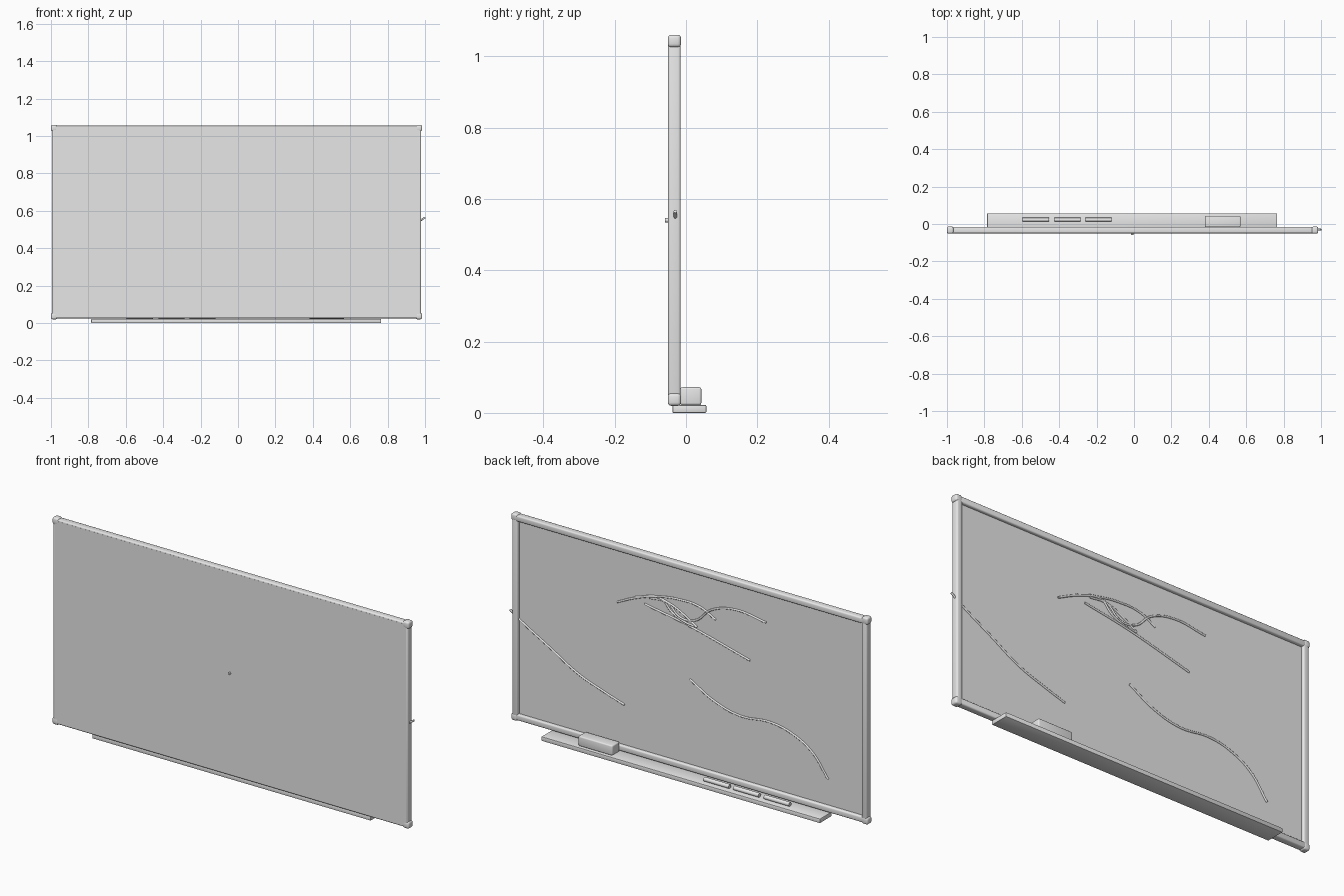
import bpy
import math

if "Cube" in bpy.data.objects:
    bpy.data.objects.remove(bpy.data.objects["Cube"])

grey = bpy.data.materials.new("light grey")
grey.diffuse_color = (0.8, 0.8, 0.8, 1)
grey.use_nodes = True
grey.node_tree.nodes["Principled BSDF"].inputs["Base Color"].default_value = grey.diffuse_color


def finish(ob, name):
    ob.name = name
    ob.data.materials.append(grey)
    bpy.ops.object.select_all(action='DESELECT')
    ob.select_set(True)
    bpy.context.view_layer.objects.active = ob
    return ob


def box(name, lo, hi, bevel=0.0, segments=3):
    """Box between two corners, with rounded edges."""
    bpy.ops.mesh.primitive_cube_add(size=1)
    ob = finish(bpy.context.object, name)
    for v in ob.data.vertices:
        v.co = [(a + b) / 2 + c * (b - a) for a, b, c in zip(lo, hi, v.co)]
    if bevel:
        m = ob.modifiers.new("round", 'BEVEL')
        m.width = bevel
        m.segments = segments
        bpy.ops.object.modifier_apply(modifier=m.name)
        bpy.ops.object.shade_smooth_by_angle(angle=math.radians(40))
    return ob


def rod(name, centre, radius, length, rotation):
    bpy.ops.mesh.primitive_cylinder_add(vertices=16, radius=radius, depth=length,
                                        location=centre, rotation=rotation)
    ob = finish(bpy.context.object, name)
    bpy.ops.object.shade_smooth_by_angle(angle=math.radians(40))
    return ob


def stroke(name, points, y=-0.030, radius=0.005):
    """Thin round line through (x, z) points on the back of the board."""
    cu = bpy.data.curves.new(name, 'CURVE')
    cu.dimensions = '3D'
    cu.bevel_depth = radius
    cu.bevel_resolution = 2
    cu.use_fill_caps = True
    sp = cu.splines.new('BEZIER')
    sp.resolution_u = 10
    sp.bezier_points.add(len(points) - 1)
    for bp, (x, z) in zip(sp.bezier_points, points):
        bp.co = (x, y, z)
        bp.handle_left_type = bp.handle_right_type = 'AUTO'
    ob = bpy.data.objects.new(name, cu)
    bpy.context.collection.objects.link(ob)
    finish(ob, name)
    bpy.ops.object.convert(target='MESH')


# Outer limits of the frame
L, R, B, T = -0.994, 0.979, 0.025, 1.055
FRONT, BACK, W = -0.05, -0.015, 0.03

# Board panel, flush with the frame in front and recessed behind
box("board_panel", (L + 0.008, FRONT - 0.0005, B + 0.008), (R - 0.008, -0.031, T - 0.008))

# Frame rails
for name, z in (("bottom_rail", B), ("top_rail", T - W)):
    box(name, (L + 0.01, FRONT, z), (R - 0.01, BACK, z + W), 0.007)
for name, x in (("left_rail", L), ("right_rail", R - W)):
    box(name, (x, FRONT, B + 0.01), (x + W, BACK, T - 0.01), 0.007)

# Rounded corner caps
for sx, x in (("left", L - 0.006), ("right", R - W + 0.001)):
    for sz, z in (("bottom", B - 0.005), ("top", T - W)):
        box(f"{sz}_{sx}_cap", (x, FRONT - 0.001, z),
            (x + W + 0.005, BACK + 0.001, z + W + 0.005), 0.009)

# Tray with eraser and pens
box("tray", (-0.785, -0.038, 0.0), (0.765, 0.057, 0.022), 0.003, 2)
box("eraser", (0.38, -0.016, 0.022), (0.57, 0.043, 0.072), 0.006)
for i, x in enumerate((-0.525, -0.355, -0.19)):
    rod(f"pen_{i + 1}", (x, 0.023, 0.032), 0.0105, 0.14, (0, math.pi / 2, 0))

# Drawn strokes
strokes = {
    "long_side_stroke": [(1.0, 0.565), (0.95, 0.531), (0.78, 0.434), (0.615, 0.341),
                         (0.475, 0.291), (0.363, 0.256)],
    "long_wavy_stroke": [(0.0, 0.482), (-0.14, 0.407), (-0.28, 0.373), (-0.447, 0.385),
                         (-0.56, 0.364), (-0.68, 0.298), (-0.77, 0.184)],
    "arched_stroke": [(0.402, 0.763), (0.302, 0.81), (0.168, 0.852), (0.056, 0.867),
                      (-0.056, 0.861), (-0.145, 0.819)],
    "short_hook_stroke": [(0.302, 0.815), (0.156, 0.843), (0.1, 0.793), (0.028, 0.762),
                          (-0.039, 0.754)],
    "wave_stroke": [(0.223, 0.832), (0.123, 0.833), (0.056, 0.78), (-0.028, 0.785),
                    (-0.123, 0.864), (-0.251, 0.899), (-0.425, 0.88)],
    "straight_stroke": [(0.251, 0.793), (0.0, 0.749), (-0.335, 0.666)],
    "inner_stroke": [(0.168, 0.847), (0.084, 0.823), (0.0, 0.779), (-0.04, 0.754)],
}
for name, pts in strokes.items():
    stroke(name, pts)

# Small peg showing through the front
rod("front_peg", (-0.01, -0.045, 0.54), 0.006, 0.027, (math.pi / 2, 0, 0))
